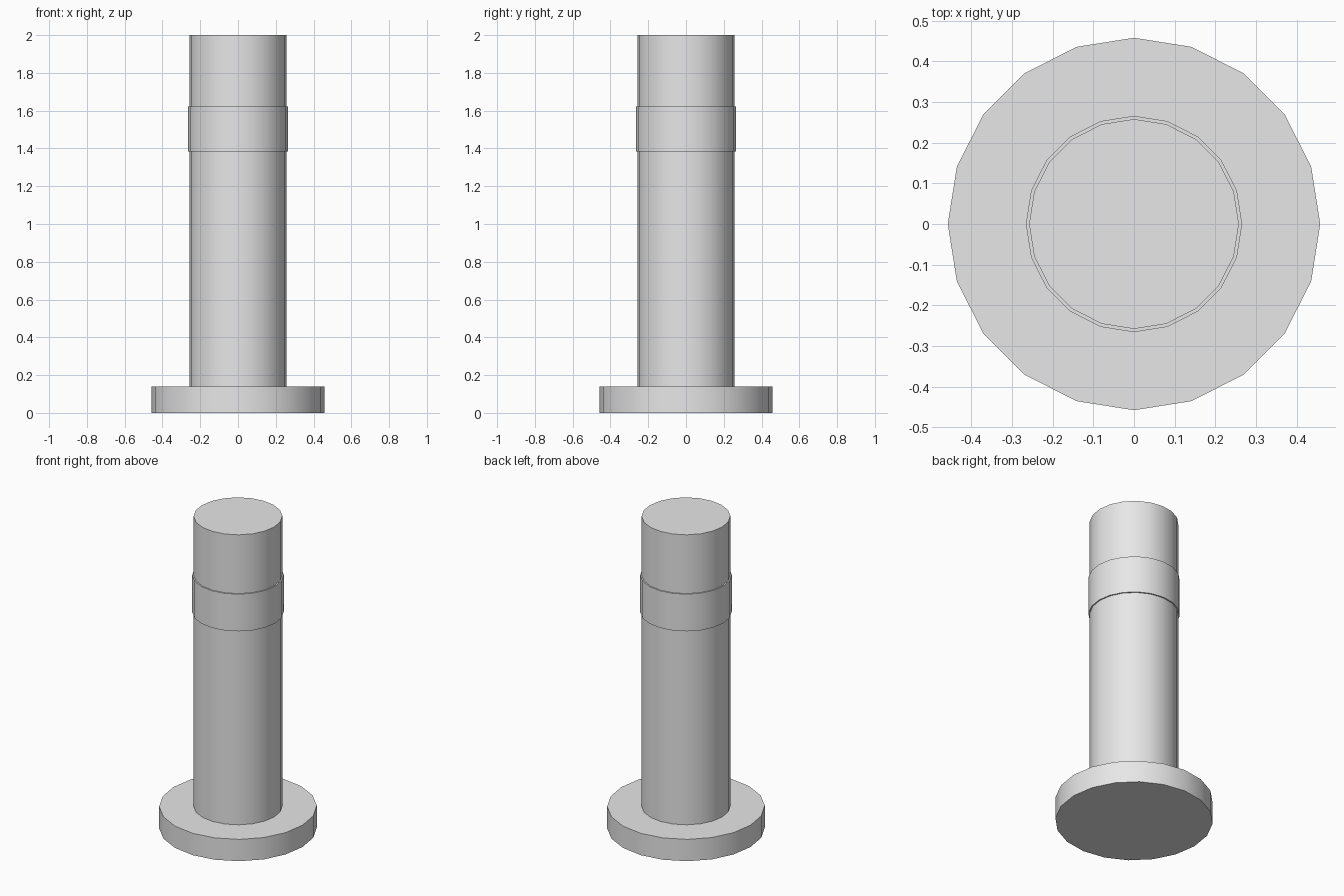
import bpy
import math

if "Cube" in bpy.data.objects:
    bpy.data.objects.remove(bpy.data.objects["Cube"])

SIDES = 20

grey = bpy.data.materials.new("light_grey")
grey.diffuse_color = (0.8, 0.8, 0.8, 1.0)
grey.use_nodes = True
grey.node_tree.nodes["Principled BSDF"].inputs["Base Color"].default_value = grey.diffuse_color


def cylinder(name, radius, bottom, top):
    """Capped 20-sided cylinder with a corner on each axis."""
    bpy.ops.mesh.primitive_cylinder_add(
        vertices=SIDES, radius=radius, depth=top - bottom,
        location=(0, 0, (bottom + top) / 2))
    part = bpy.context.object
    part.name = name
    part.data.materials.append(grey)
    bpy.ops.object.shade_smooth_by_angle(angle=math.radians(30))
    return part


# Wide foot disc
cylinder("base", 0.458, 0.0, 0.14)
# Tall main shaft, standing on the base
cylinder("shaft", 0.258, 0.14, 2.0)
# Slightly proud band near the top
cylinder("collar", 0.266, 1.385, 1.623)
